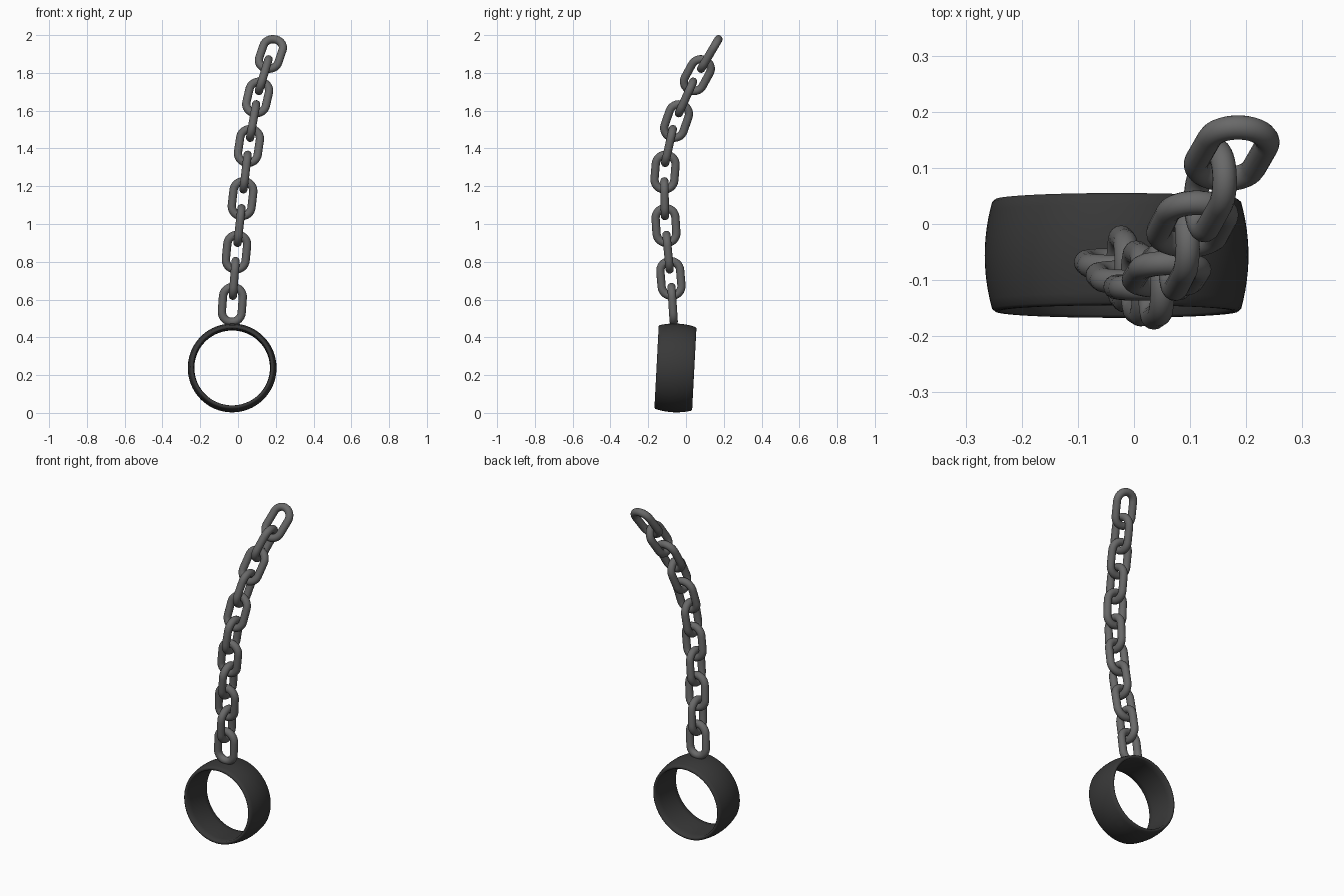
import bpy, bmesh, math
from mathutils import Vector, Matrix

if "Cube" in bpy.data.objects:
    bpy.data.objects.remove(bpy.data.objects["Cube"])


def material(name, v):
    m = bpy.data.materials.new(name)
    m.diffuse_color = (v, v, v, 1)
    m.use_nodes = True
    m.node_tree.nodes["Principled BSDF"].inputs["Base Color"].default_value = m.diffuse_color
    return m


STEEL = material("grey steel", 0.14)
IRON = material("dark iron", 0.04)


def closed_grid(name, rows, mat):
    """Mesh from rings of points, wrapped in both directions."""
    bm = bmesh.new()
    vs = [[bm.verts.new(p) for p in row] for row in rows]
    n, k = len(rows), len(rows[0])
    for i in range(n):
        for j in range(k):
            a, b = vs[i], vs[(i + 1) % n]
            bm.faces.new((a[j], b[j], b[(j + 1) % k], a[(j + 1) % k])).smooth = True
    bmesh.ops.recalc_face_normals(bm, faces=bm.faces)
    me = bpy.data.meshes.new(name)
    bm.to_mesh(me)
    bm.free()
    me.materials.append(mat)
    ob = bpy.data.objects.new(name, me)
    bpy.context.collection.objects.link(ob)
    return ob


# Chain link: round wire swept round a stadium, long axis local z, wide axis local x
WIRE, BEND, HALF = 0.0218, 0.0525, 0.040


def link_rows(segs=16, sides=16):
    rows = []
    for end in (1, -1):
        for i in range(segs + 1):
            a = math.pi * i / segs + (0 if end == 1 else math.pi)
            out = Vector((math.cos(a), 0, math.sin(a)))
            c = out * BEND + Vector((0, 0, HALF * end))
            rows.append([c + WIRE * (out * math.cos(t) + Vector((0, 1, 0)) * math.sin(t))
                         for t in (2 * math.pi * j / sides for j in range(sides))])
    return rows


# Link centres from the cuff upwards
centres = [Vector(p) for p in (
    (-0.030, -0.071, 0.574), (-0.020, -0.080, 0.712), (-0.008, -0.095, 0.851),
    (0.008, -0.106, 0.992), (0.024, -0.113, 1.134), (0.040, -0.111, 1.275),
    (0.058, -0.090, 1.413), (0.080, -0.050, 1.545), (0.104, 0.000, 1.670),
    (0.136, 0.060, 1.788), (0.174, 0.126, 1.900))]
last = len(centres) - 1
for i, c in enumerate(centres):
    d = (centres[min(i + 1, last)] - centres[max(i - 1, 0)]).normalized()
    wide = Vector((1, 0, 0)) if i % 2 == 0 else Vector((0, 1, 0))
    wide = (wide - d * wide.dot(d)).normalized()
    side = d.cross(wide)
    ob = closed_grid(f"chain_link_{i + 1}", link_rows(), STEEL)
    ob.matrix_world = Matrix.Translation(c) @ Matrix((wide, side, d)).transposed().to_4x4()

# Cuff: barrel-shaped band turned about the y axis
profile = []                      # (radius, position along the axis)
for i in range(13):               # bulging outside
    t = -1 + i / 6
    profile.append((0.235 - 0.013 * t * t, 0.095 * t))
profile += [(0.216, 0.1), (0.209, 0.1)]
for i in range(7):                # inside
    t = 1 - i / 3
    profile.append((0.200 + 0.004 * t * t, 0.095 * t))
profile += [(0.209, -0.1), (0.216, -0.1)]
STEPS = 80
rows = [[(r * math.cos(a), y, r * math.sin(a)) for r, y in profile]
        for a in (2 * math.pi * k / STEPS for k in range(STEPS))]
cuff = closed_grid("cuff_ring", rows, IRON)
cuff.matrix_world = Matrix.Translation((-0.031, -0.056, 0.238)) @ Matrix.Rotation(math.radians(-3), 4, 'X')
